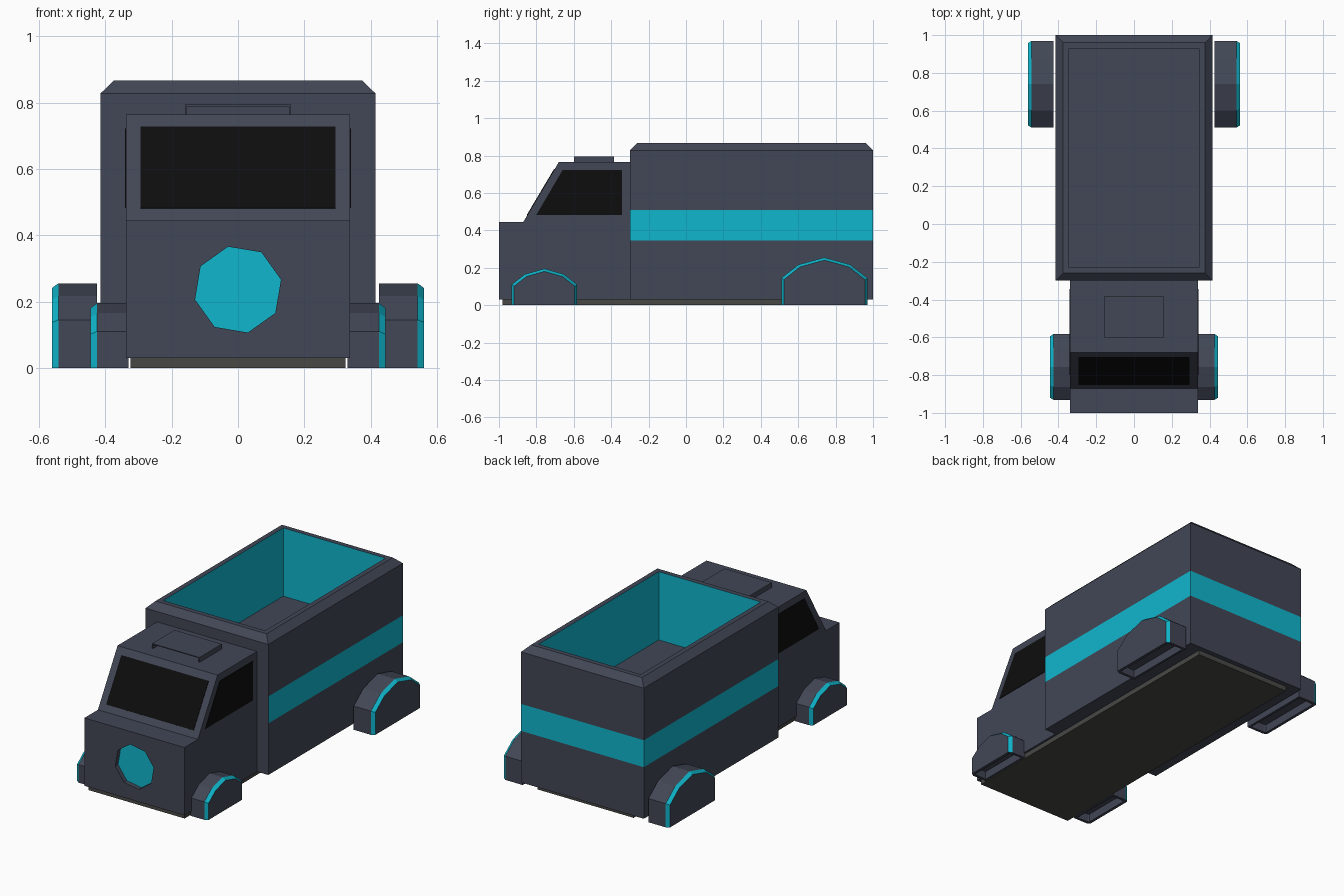
import bpy, bmesh
from math import radians, cos, sin
from mathutils import Vector

cube = bpy.data.objects.get("Cube")
if cube:
    bpy.data.objects.remove(cube, do_unlink=True)


def material(name, r, g, b):
    m = bpy.data.materials.new(name)
    m.use_nodes = True
    m.diffuse_color = (r, g, b, 1)
    m.node_tree.nodes["Principled BSDF"].inputs["Base Color"].default_value = (r, g, b, 1)
    return m


SLATE = material("slate paint", 0.054, 0.063, 0.092)
CYAN = material("cyan paint", 0.005, 0.47, 0.61)
GLASS = material("black glass", 0.004, 0.004, 0.004)
CHASSIS = material("dark grey chassis", 0.064, 0.064, 0.06)


def finish(bm, name, *mats):
    bmesh.ops.recalc_face_normals(bm, faces=bm.faces)
    me = bpy.data.meshes.new(name)
    bm.to_mesh(me)
    bm.free()
    for m in mats:
        me.materials.append(m)
    ob = bpy.data.objects.new(name, me)
    bpy.context.collection.objects.link(ob)
    return ob


def prism(bm, base, offset):
    """Extrude a polygon by an offset; returns the far cap."""
    cap = bm.faces.new([bm.verts.new(p) for p in base])
    ext = bmesh.ops.extrude_face_region(bm, geom=[cap], use_keep_orig=True)["geom"]
    bmesh.ops.translate(bm, verts=[v for v in ext if isinstance(v, bmesh.types.BMVert)], vec=offset)
    return next(f for f in ext if isinstance(f, bmesh.types.BMFace))


def box(bm, x, y0, y1, z0, z1):
    prism(bm, [(-x, y0, z0), (x, y0, z0), (x, y1, z0), (-x, y1, z0)], (0, 0, z1 - z0))


def face_towards(bm, direction):
    """The face lying furthest along a direction."""
    bm.normal_update()
    d = Vector(direction)
    return max((f for f in bm.faces if abs(f.normal.dot(d)) > 0.99),
               key=lambda f: f.calc_center_median().dot(d))


def recess(bm, direction, rim, depth):
    """Sink a rimmed pocket into the face looking along a direction."""
    bmesh.ops.recalc_face_normals(bm, faces=bm.faces)
    f = face_towards(bm, direction)
    bmesh.ops.inset_region(bm, faces=[f], thickness=rim)
    cap = bmesh.ops.extrude_discrete_faces(bm, faces=[f])["faces"][0]
    bmesh.ops.translate(bm, verts=cap.verts, vec=Vector(direction) * -depth)


# Chassis plate
bm = bmesh.new()
box(bm, 0.325, -0.98, 0.97, 0, 0.04)
finish(bm, "chassis_plate", CHASSIS)

# Open cargo body, lofted from rectangles up the outside and down the inside
bm = bmesh.new()
rings = []
for z, inset in ((0.03, 0), (0.345, 0), (0.51, 0), (0.828, 0),
                 (0.867, 0.04), (0.867, 0.07), (0.45, 0.07)):
    x, y0, y1 = 0.415 - inset, -0.30 + inset, 1 - inset
    rings.append([bm.verts.new(p) for p in ((-x, y0, z), (x, y0, z), (x, y1, z), (-x, y1, z))])
last = len(rings) - 2
for k, (a, b) in enumerate(zip(rings, rings[1:])):
    for i in range(4):
        j = (i + 1) % 4
        f = bm.faces.new((a[i], a[j], b[j], b[i]))
        # stripe on sides and back, painted inner walls
        f.material_index = int((k == 1 and i > 0) or k == last)
bm.faces.new(rings[0])
bm.faces.new(rings[-1])
finish(bm, "cargo_body", SLATE, CYAN)

# Cab from its side profile
CAB = 0.338
profile = ((-1, 0.03), (-1, 0.445), (-0.87, 0.445), (-0.68, 0.765), (-0.30, 0.765), (-0.30, 0.03))
bm = bmesh.new()
prism(bm, [(-CAB, y, z) for y, z in profile], (2 * CAB, 0, 0))
cab = finish(bm, "cab", SLATE)

# Eight-sided pocket in the nose with a painted disc at its bottom
octagon = [(0.133 * cos(radians(103 + 45 * i)), 0.236 + 0.133 * sin(radians(103 + 45 * i)))
           for i in range(8)]
bm = bmesh.new()
prism(bm, [(x, -1.05, z) for x, z in octagon], (0, 0.08, 0))
cutter = finish(bm, "nose_cutter", SLATE)
cutter.hide_render = True
mod = cab.modifiers.new("nose_pocket", 'BOOLEAN')
mod.operation, mod.solver, mod.object = 'DIFFERENCE', 'EXACT', cutter
bpy.context.view_layer.objects.active = cab
bpy.ops.object.modifier_apply(modifier=mod.name)
bpy.data.objects.remove(cutter, do_unlink=True)
bm = bmesh.new()
prism(bm, [(x, -0.973, z) for x, z in octagon], (0, 0.005, 0))
finish(bm, "nose_disc", CYAN)

# Windscreen plate lying on the sloped front
slope = Vector((0, 0.19, 0.32))
normal = Vector((0, -0.32, 0.19)).normalized()
foot = Vector((0, -0.87, 0.445))
low, high = foot + slope * 0.11, foot + slope * 0.88
side = Vector((0.295, 0, 0))
bm = bmesh.new()
prism(bm, [p - normal * 0.002 for p in (low - side, low + side, high + side, high - side)],
      normal * 0.005)
finish(bm, "windscreen", GLASS)

# Side windows
for s, label in ((1, "left"), (-1, "right")):
    bm = bmesh.new()
    prism(bm, [(s * (CAB - 0.002), y, z) for y, z in
               ((-0.80, 0.483), (-0.66, 0.722), (-0.343, 0.722), (-0.343, 0.483))],
          (s * 0.005, 0, 0))
    finish(bm, label + "_window", GLASS)

# Roof scoop, open at the front
bm = bmesh.new()
box(bm, 0.16, -0.60, -0.385, 0.755, 0.795)
recess(bm, (0, -1, 0), 0.008, 0.1)
finish(bm, "roof_scoop", SLATE)


def fender(name, s, x0, x1, yc, half, shoulder, mid, top):
    """Arched wheel cover with a painted bevel round its outer edge."""
    arch = ((-half, 0), (-half, shoulder), (-half * 0.6, mid), (0, top),
            (half * 0.6, mid), (half, shoulder), (half, 0))
    bev = 0.02
    bm = bmesh.new()
    loops = []
    for x, k in ((x0, 1), (x1 - bev, 1), (x1, 1 - bev / half * 0.65)):
        loops.append([bm.verts.new((s * x, yc + y * k, z * k)) for y, z in arch])
    n = len(arch)
    for r in (0, 1):
        for i in range(n - 1):
            f = bm.faces.new((loops[r][i], loops[r][i + 1], loops[r + 1][i + 1], loops[r + 1][i]))
            f.material_index = r
    bm.faces.new(loops[0])
    bm.faces.new(loops[2])
    bm.faces.new([lp[0] for lp in loops] + [lp[-1] for lp in reversed(loops)])
    recess(bm, (0, 0, -1), 0.02, 0.05)
    finish(bm, name, SLATE, CYAN)


for s, label in ((1, "left"), (-1, "right")):
    fender("front_wheel_" + label, s, 0.33, 0.445, -0.757, 0.175, 0.11, 0.165, 0.195)
    fender("rear_wheel_" + label, s, 0.425, 0.562, 0.74, 0.23, 0.145, 0.217, 0.255)
